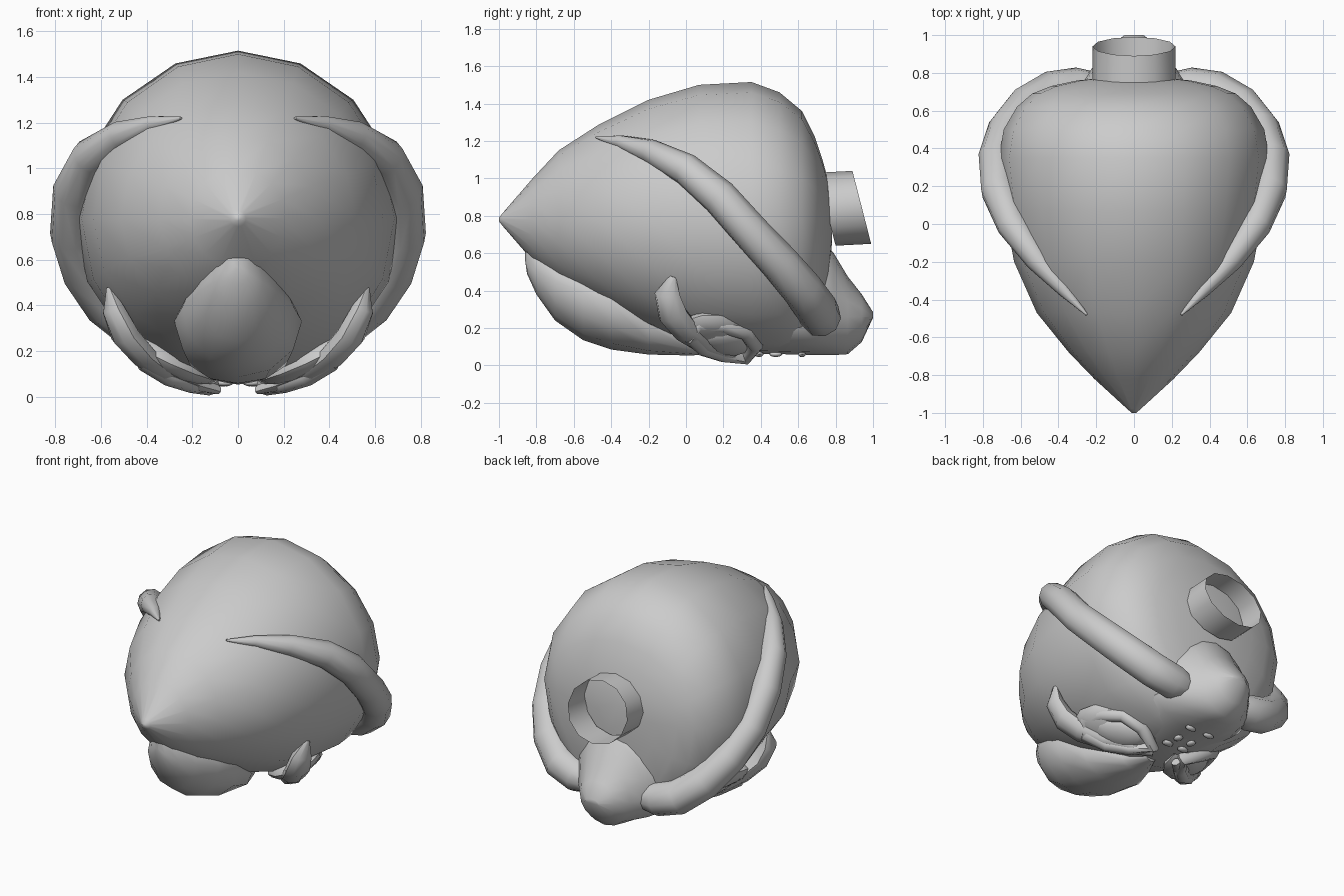
import bpy, bmesh, math
from mathutils import Vector, Matrix

if "Cube" in bpy.data.objects:
    bpy.data.objects.remove(bpy.data.objects["Cube"])


def finish(name, bm, mirror=False, angle=50):
    bmesh.ops.recalc_face_normals(bm, faces=bm.faces)
    me = bpy.data.meshes.new(name)
    bm.to_mesh(me)
    bm.free()
    ob = bpy.data.objects.new(name, me)
    bpy.context.collection.objects.link(ob)
    bpy.ops.object.select_all(action='DESELECT')
    ob.select_set(True)
    bpy.context.view_layer.objects.active = ob
    bpy.ops.object.shade_smooth_by_angle(angle=math.radians(angle))
    if mirror:
        ob.modifiers.new("mirror", 'MIRROR')
    return ob


def loft(name, rings, caps=True, closed=False, mirror=False, angle=50):
    bm = bmesh.new()
    vs = [[bm.verts.new(p) for p in r] for r in rings]
    n = len(vs[0])
    for i in range(len(vs) if closed else len(vs) - 1):
        a, b = vs[i], vs[(i + 1) % len(vs)]
        for j in range(n):
            k = (j + 1) % n
            bm.faces.new((a[j], a[k], b[k], b[j]))
    if caps and not closed:
        bm.faces.new(vs[0])
        bm.faces.new(vs[-1])
    return finish(name, bm, mirror, angle)


def section(y, w, top, bot, mid, n=16):
    # upright egg-shaped section with separate upper and lower heights
    pts = []
    for i in range(n):
        a = 2 * math.pi * i / n
        c = math.cos(a)
        pts.append((w * math.sin(a), y, mid + c * ((top - mid) if c > 0 else (mid - bot))))
    return pts


def tube(name, path, closed=False, n=8, thick=1.0, wide=1.0):
    # mirrored tube through (x, y, z, radius) points
    P = [Vector(p[:3]) for p in path]
    m = len(P)
    rings = []
    for i, p in enumerate(P):
        if closed:
            t = P[(i + 1) % m] - P[i - 1]
        else:
            t = P[min(i + 1, m - 1)] - P[max(i - 1, 0)]
        t.normalize()
        ref = p - Vector((0, 0.1, 0.78))
        u = (ref - t * ref.dot(t)).normalized()
        v = t.cross(u)
        r = path[i][3]
        rings.append([p + r * (thick * math.cos(2 * math.pi * k / n) * u +
                               wide * math.sin(2 * math.pi * k / n) * v) for k in range(n)])
    return loft(name, rings, closed=closed, mirror=True)


# pointed main head shell
loft("head", [section(*r, 0.78) for r in [
    (-1.0, .012, .79, .77), (-.98, .035, .815, .745), (-.82, .21, 1.0, .56), (-.68, .345, 1.15, .44),
    (-.47, .515, 1.285, .32), (-.2, .635, 1.42, .18), (.07, .685, 1.50, .08),
    (.35, .715, 1.515, .06), (.5, .69, 1.46, .06), (.62, .62, 1.36, .08),
    (.69, .54, 1.22, .13), (.73, .44, 1.1, .22), (.76, .3, .99, .38), (.78, .1, .85, .65)]])

# rounded keel under the front
loft("front_keel", [section(y, w, mid + .15, bot, mid, 12) for y, w, bot, mid in [
    (-.86, .01, .56, .57), (-.85, .05, .49, .54), (-.8, .11, .38, .50), (-.7, .18, .24, .45),
    (-.55, .245, .135, .39), (-.4, .28, .085, .33), (-.2, .24, .058, .21), (.02, .12, .053, .12),
    (.16, .04, .06, .1)]])

# blunt snout swelling out of the low back
loft("snout", [section(*r, .26) for r in [
    (.3, .3, .5, .065), (.6, .36, .7, .058), (.72, .31, .68, .055), (.79, .25, .6, .055),
    (.865, .19, .475, .06), (.94, .13, .38, .125), (1.0, .05, .285, .255)]])

# open hanging collar, tilted
collar = []
for cy, cz in [(.75, .835), (.94, .845)]:
    collar.append([(.22 * math.cos(a), cy - .05 * math.sin(a), cz + .195 * math.sin(a))
                   for a in [2 * math.pi * i / 12 for i in range(12)]])
loft("collar", collar, caps=False)

# curved side ridges
tube("side_ridge", [
    (.25, -.48, 1.22, .006), (.37, -.35, 1.195, .036), (.51, -.19, 1.145, .065), (.645, 0, 1.05, .085),
    (.715, .18, .90, .097), (.725, .35, .71, .1), (.67, .5, .55, .105), (.57, .62, .41, .11),
    (.43, .70, .30, .112), (.29, .72, .26, .11), (.21, .73, .25, .08)], n=10)

# eye rims and the cheek flaps sweeping up from them
tube("eye_rim", [
    (.44, .07, .225, .045), (.41, .2, .215, .045), (.35, .32, .18, .045), (.25, .37, .11, .045),
    (.12, .32, .045, .042), (.2, .2, .055, .04), (.3, .1, .09, .045), (.4, .03, .155, .05)], closed=True)
tube("cheek_flap", [
    (.565, -.07, .475, .015), (.545, -.1, .38, .062), (.495, -.07, .27, .075), (.42, 0, .185, .07),
    (.32, .1, .11, .055), (.19, .22, .06, .045), (.09, .29, .03, .026)], thick=.8, wide=1.15)


# eyeballs and the cheek pads behind them
def pad(name, centre, a, b, c):
    long = Vector((-.24, .24, -.09)).normalized()
    nrm = Vector((.5, .05, -.8))
    nrm = (nrm - long * nrm.dot(long)).normalized()
    side = nrm.cross(long)
    M = Matrix((long * a, side * b, nrm * c)).transposed().to_4x4()
    M.translation = Vector(centre)
    bm = bmesh.new()
    bmesh.ops.create_uvsphere(bm, u_segments=12, v_segments=8, radius=1, matrix=M)
    finish(name, bm, True)


pad("eyeball", (.285, .21, .13), .17, .11, .06)
pad("cheek_pad", (.29, .18, .17), .27, .18, .075)

# small beads beside the snout
bm = bmesh.new()
for p, s in [((.05, .48, .06), (.025, .035, .015)), ((.07, .62, .06), (.04, .02, .016)),
             ((.06, .39, .06), (.04, .025, .015))]:
    bmesh.ops.create_uvsphere(bm, u_segments=8, v_segments=6, radius=1,
                              matrix=Matrix.Translation(p) @ Matrix.Diagonal((*s, 1)))
finish("face_bead", bm, True)
